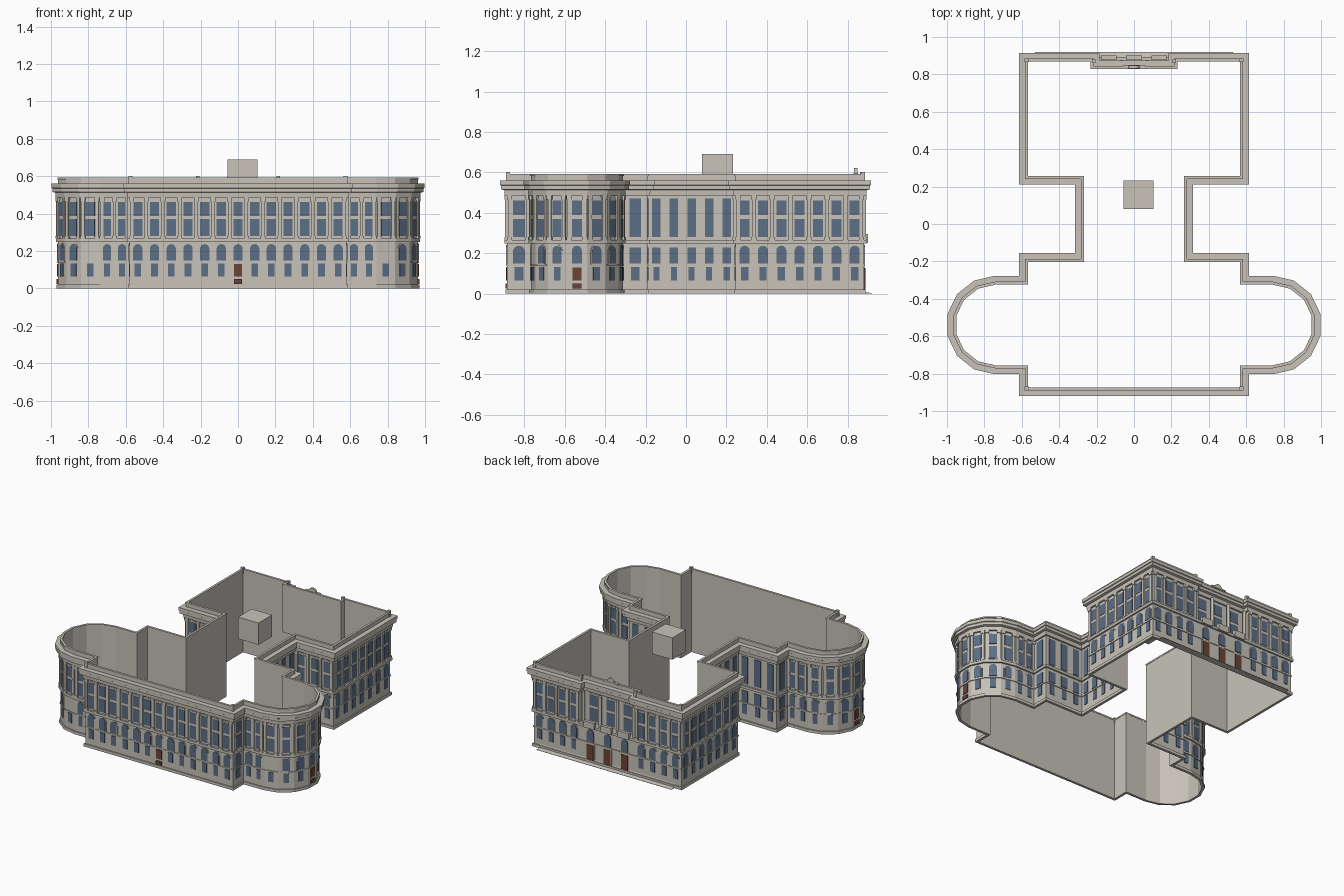
import bpy, bmesh, math
from mathutils import Vector

if "Cube" in bpy.data.objects:
    bpy.data.objects.remove(bpy.data.objects["Cube"], do_unlink=True)


def material(name, rgb):
    m = bpy.data.materials.new(name)
    m.use_nodes = True
    m.diffuse_color = (*rgb, 1)
    m.node_tree.nodes["Principled BSDF"].inputs["Base Color"].default_value = (*rgb, 1)
    return m


STONE = material("warm stone", (0.58, 0.55, 0.49))
GLASS = material("blue glass", (0.107, 0.156, 0.24))
WOOD = material("brown door", (0.15, 0.058, 0.038))


def finish(name, bm, mat):
    bmesh.ops.recalc_face_normals(bm, faces=bm.faces)
    me = bpy.data.meshes.new(name)
    bm.to_mesh(me)
    bm.free()
    me.materials.append(mat)
    ob = bpy.data.objects.new(name, me)
    bpy.context.collection.objects.link(ob)
    return ob


def sweep(name, path, profile):
    """Carry a closed (outward offset, height) profile round a closed plan."""
    bm, rings, n = bmesh.new(), [], len(path)
    for i, p in enumerate(path):
        p, a, b = Vector(p), Vector(path[i - 1]), Vector(path[(i + 1) % n])
        d1, d2 = (p - a).normalized(), (b - p).normalized()
        n1, n2 = Vector((d1.y, -d1.x)), Vector((d2.y, -d2.x))
        mitre = (n1 + n2) / (1 + n1.dot(n2))
        rings.append([bm.verts.new((*(p + mitre * o), z)) for o, z in profile])
    k = len(profile)
    for i in range(n):
        r, s = rings[i], rings[(i + 1) % n]
        for j in range(k):
            bm.faces.new((r[j], s[j], s[(j + 1) % k], r[(j + 1) % k]))
    return finish(name, bm, STONE)


def band(name, path, o0, o1, z0, z1):
    return sweep(name, path, [(o0, z0), (o1, z0), (o1, z1), (o0, z1)])


def slab(bm, wall, pts, d0, d1):
    """Extrude an outline (along wall, height) outward between two depths."""
    p, t, nrm = wall
    a, b = [[bm.verts.new((*(p + t * u + nrm * d), z)) for u, z in pts] for d in (d0, d1)]
    bm.faces.new(a)
    bm.faces.new(b)
    for i in range(len(pts)):
        j = (i + 1) % len(pts)
        bm.faces.new((a[i], a[j], b[j], b[i]))


def rect(u, w, z0, z1):
    return [(u - w / 2, z0), (u + w / 2, z0), (u + w / 2, z1), (u - w / 2, z1)]


def arch(u, w, z0, z1):
    r = w / 2
    return [(u - r, z0), (u + r, z0)] + [
        (u + r * math.cos(math.pi * i / 8), z1 - r + r * math.sin(math.pi * i / 8)) for i in range(9)]


def box(bm, x0, x1, y0, y1, z0, z1):
    slab(bm, (Vector((0, 0)), Vector((1, 0)), Vector((0, 1))),
         [(x0, z0), (x1, z0), (x1, z1), (x0, z1)], y0, y1)


# Plan: right half going counterclockwise, then mirrored
def bow(i):
    a = -math.pi / 2 + math.pi * i / 7
    return (0.74 + 0.228 * math.cos(a), -0.54 + 0.228 * math.sin(a))


BOW = [bow(i) for i in range(8)]
LOW, HIGH = BOW[0][1], BOW[7][1]
RIGHT = [(0.58, -0.885), (0.58, LOW)] + BOW + [(0.58, HIGH), (0.58, -0.19),
         (0.28, -0.19), (0.28, 0.245), (0.58, 0.245), (0.58, 0.88)]
RECESS = [(0.22, 0.88), (0.22, 0.84)]


def mirrored(half):
    return half + [(-x, y) for x, y in reversed(half)]


lower_plan = mirrored(RIGHT)
upper_plan = mirrored(RIGHT + RECESS)

# Walls, courses, cornice and parapet
band("lower_wall", lower_plan, -0.01, 0, 0, 0.255)
band("upper_wall", upper_plan, -0.01, 0, 0.255, 0.59)
band("plinth", lower_plan, -0.002, 0.008, 0, 0.02)
band("sill_course", lower_plan, -0.002, 0.005, 0.136, 0.144)
band("string_course", lower_plan, -0.002, 0.012, 0.248, 0.266)
sweep("cornice", upper_plan, [(-0.002, 0.485), (0.012, 0.485), (0.014, 0.512), (0.03, 0.516),
                              (0.03, 0.535), (0.035, 0.538), (0.035, 0.56), (-0.002, 0.56)])
band("parapet_cap", upper_plan, -0.012, 0.004, 0.582, 0.592)

glass, doors, trim, pilasters = (bmesh.new() for _ in range(4))


def pilaster(wall, u):
    for w, d, z0, z1 in ((0.026, 0.014, 0.266, 0.28), (0.018, 0.01, 0.28, 0.465),
                         (0.026, 0.014, 0.465, 0.485)):
        slab(pilasters, wall, rect(u, w, z0, z1), -0.001, d)


def facade(a, b, n, plain=False, door=(), no_arch=(), width=0.05, lower=True, upper=True,
           posts=True):
    """Fill one wall run with n equal bays."""
    a, b = Vector(a), Vector(b)
    t = (b - a).normalized()
    wall, length = (a, t, Vector((t.y, -t.x))), (b - a).length
    for i in range(n):
        u = (i + 0.5) * length / n
        if upper and plain:
            slab(glass, wall, rect(u, width, 0.28, 0.47), -0.001, 0.004)
        elif upper:
            slab(trim, wall, rect(u, width + 0.012, 0.272, 0.474), -0.001, 0.003)
            slab(glass, wall, rect(u, width, 0.28, 0.37), 0, 0.005)
            slab(glass, wall, rect(u, width, 0.388, 0.462), 0, 0.005)
        if not lower:
            continue
        if plain:
            slab(glass, wall, rect(u, width, 0.15, 0.228), -0.001, 0.004)
        elif i not in no_arch:
            slab(trim, wall, arch(u, width + 0.012, 0.144, 0.243), -0.001, 0.003)
            slab(glass, wall, arch(u, width, 0.15, 0.237), 0, 0.005)
        if i in door:
            slab(doors, wall, rect(u, 0.044, 0.065, 0.13), -0.001, 0.005)
            slab(doors, wall, rect(u, 0.044, 0.025, 0.05), -0.001, 0.009)
        else:
            slab(glass, wall, rect(u, width * 0.72, 0.065, 0.132), -0.001, 0.004)
    if upper and posts and not plain:
        for i in range(n + 1):
            pilaster(wall, min(max(i * length / n, 0.012), length - 0.012))


def both_sides(a, b, n, **kw):
    facade(a, b, n, **kw)
    facade((-b[0], b[1]), (-a[0], a[1]), n, **kw)


# Front, bows, neck and rear block
facade((-0.58, -0.885), (0.58, -0.885), 13, door=(6,))
both_sides(RIGHT[0], RIGHT[1], 1, width=0.06)
both_sides(RIGHT[1], BOW[0], 2, width=0.044)
for i in range(7):
    both_sides(BOW[i], BOW[i + 1], 1, door=(0,) if i == 3 else (),
               no_arch=(0,) if i == 0 else ())
both_sides(BOW[7], (0.58, HIGH), 2, width=0.044)
both_sides((0.58, HIGH), (0.58, -0.19), 1, plain=True, width=0.058)
both_sides((0.58, -0.19), (0.28, -0.19), 3, plain=True)
both_sides((0.28, -0.19), (0.28, 0.245), 5, plain=True, width=0.042)
both_sides((0.28, 0.245), (0.58, 0.245), 3)
both_sides((0.58, 0.245), (0.58, 0.88), 7)
both_sides((0.58, 0.88), (0.22, 0.88), 4)

# Rear loggia bays over the three entrance doors
facade((0.2, 0.84), (-0.2, 0.84), 3, lower=False, width=0.065, posts=False)
rear = (Vector((0, 0.88)), Vector((-1, 0)), Vector((0, 1)))
for x in (-0.135, 0, 0.135):
    slab(trim, rear, rect(x, 0.068, 0.02, 0.136), -0.001, 0.004)
    slab(doors, rear, rect(x, 0.052, 0.02, 0.128), 0, 0.007)
    slab(glass, rear, arch(x, 0.052, 0.15, 0.237), 0, 0.005)

finish("window_panes", glass, GLASS)
finish("doors", doors, WOOD)
finish("window_surrounds", trim, STONE)
finish("pilasters", pilasters, STONE)

# Loggia floor, balconies and round columns
loggia = bmesh.new()
box(loggia, -0.225, 0.225, 0.83, 0.892, 0.25, 0.266)
for x in (-0.135, 0, 0.135):
    box(loggia, x - 0.042, x + 0.042, 0.878, 0.9, 0.25, 0.296)
finish("loggia_floor", loggia, STONE)
for i, x in enumerate((-0.2, -0.0675, 0.0675, 0.2)):
    bpy.ops.mesh.primitive_cylinder_add(vertices=12, radius=0.011, depth=0.22, location=(x, 0.866, 0.375))
    col = bpy.context.object
    col.name = f"loggia_column_{i + 1}"
    col.data.materials.append(STONE)
    bpy.ops.object.shade_smooth_by_angle()

# Steps along the rear, sloping down to the ground
bm = bmesh.new()
side = (Vector((0, 0)), Vector((0, 1)), Vector((1, 0)))
slab(bm, side, [(0.878, 0), (0.92, 0), (0.92, 0.006), (0.895, 0.02), (0.886, 0.022), (0.878, 0.12)],
     -0.53, 0.53)
ramp = finish("rear_steps", bm, STONE)
ramp.scale.z = 0.3

# Parapet posts and crest
bm = bmesh.new()
for x, y in ((0.575, 0.875), (0.575, -0.88), (0.215, 0.872)):
    for s in (-1, 1):
        box(bm, s * x - 0.01, s * x + 0.01, y - 0.01, y + 0.01, 0.56, 0.602)
finish("parapet_posts", bm, STONE)
bm = bmesh.new()
box(bm, -0.058, 0.058, 0.83, 0.85, 0.588, 0.597)
slab(bm, (Vector((0, 0.84)), Vector((1, 0)), Vector((0, 1))), arch(0, 0.06, 0.59, 0.622), -0.008, 0.008)
finish("rear_crest", bm, STONE)

# Block raised above the middle
bm = bmesh.new()
box(bm, -0.055, 0.105, 0.08, 0.232, 0.535, 0.69)
finish("roof_block", bm, STONE)
